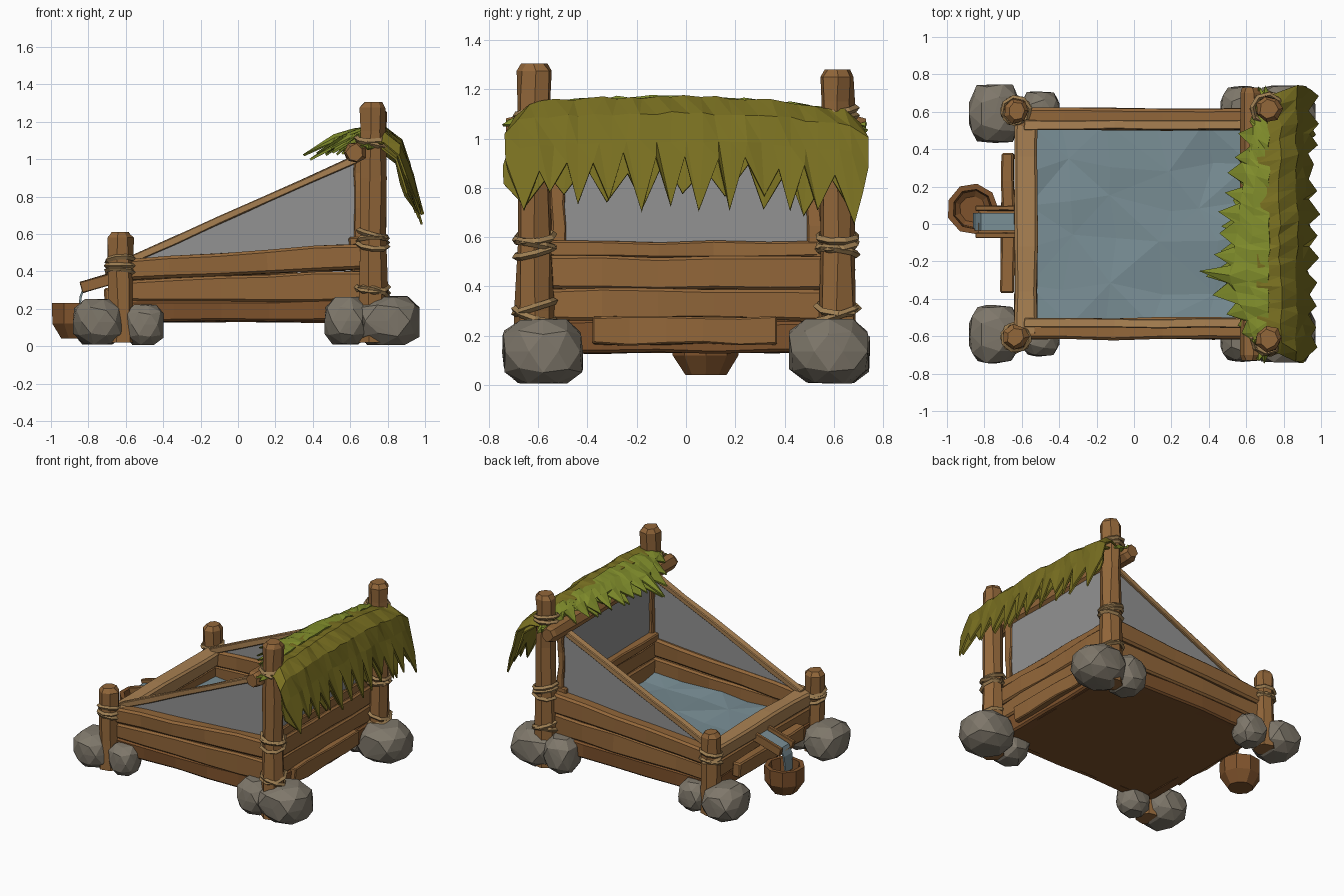
import bpy, bmesh, random
from math import sin, cos, pi, sqrt
from mathutils import Vector

if "Cube" in bpy.data.objects:
    bpy.data.objects.remove(bpy.data.objects["Cube"])

random.seed(4)
Z = Vector((0, 0, 1))
R = random.uniform


def material(name, r, g, b):
    m = bpy.data.materials.new(name)
    m.diffuse_color = (r, g, b, 1)
    m.use_nodes = True
    m.node_tree.nodes["Principled BSDF"].inputs["Base Color"].default_value = m.diffuse_color
    return m


WOOD = material("wood", 0.29, 0.135, 0.042)
DARK = material("dark_wood", 0.21, 0.085, 0.025)
PALE = material("pale_wood", 0.40, 0.22, 0.085)
ROPE = material("rope", 0.34, 0.21, 0.085)
STONE = material("stone", 0.21, 0.185, 0.145)
GLASS = material("glass", 0.29, 0.29, 0.29)
WATER = material("water", 0.19, 0.27, 0.30)
OLIVE = material("thatch_olive", 0.19, 0.16, 0.015)
GREEN = material("thatch_green", 0.22, 0.27, 0.025)


def make(name, verts, faces, mat, thick=0):
    me = bpy.data.meshes.new(name)
    me.from_pydata([tuple(v) for v in verts], [], faces)
    bm = bmesh.new()
    bm.from_mesh(me)
    bmesh.ops.recalc_face_normals(bm, faces=bm.faces)
    bm.to_mesh(me)
    bm.free()
    me.materials.append(mat)
    ob = bpy.data.objects.new(name, me)
    bpy.context.collection.objects.link(ob)
    if thick:
        s = ob.modifiers.new("thickness", 'SOLIDIFY')
        s.thickness, s.offset = thick, 0
    return ob


def loft(name, pts, sizes, sides, mat, jit=0.0):
    """Skin rings of (half width, half height) placed along a nearly straight path."""
    pts = [Vector(p) for p in pts]
    d = (pts[-1] - pts[0]).normalized()
    side = d.cross(Z) if abs(d.z) < 0.9 else d.cross(Vector((0, 1, 0)))
    side.normalize()
    up = side.cross(d)
    k = sqrt(2) if sides == 4 else 1
    verts = []
    for p, (w, h) in zip(pts, sizes):
        for i in range(sides):
            a = 2 * pi * (i + 0.5) / sides
            verts.append(p + side * (cos(a) * w * k + R(-jit, jit)) + up * (sin(a) * h * k + R(-jit, jit)))
    n = len(pts)
    faces = [(r * sides + i, r * sides + (i + 1) % sides, (r + 1) * sides + (i + 1) % sides, (r + 1) * sides + i)
             for r in range(n - 1) for i in range(sides)]
    faces += [tuple(range(sides)), tuple(range((n - 1) * sides, n * sides))]
    return make(name, verts, faces, mat)


def beam(name, a, b, w, h, mat=WOOD, h2=None, segs=5, jit=0.007):
    """Hand-hewn plank from a to b, full width w, full height h tapering to h2."""
    a, b = Vector(a), Vector(b)
    h2 = h2 or h
    ts = [i / segs for i in range(segs + 1)]
    ob = loft(name, [a.lerp(b, t) for t in ts], [(w / 2, (h + (h2 - h) * t) / 2) for t in ts], 4, mat, jit)
    bv = ob.modifiers.new("worn_edges", 'BEVEL')
    bv.width, bv.segments = min(w, h) * 0.13, 1
    return ob


def rope(name, x, y, z, r, turns=3):
    for i in range(turns):
        bpy.ops.mesh.primitive_torus_add(major_segments=8, minor_segments=4, major_radius=r, minor_radius=0.015,
                                         location=(x, y, z + (i - (turns - 1) / 2) * 0.03),
                                         rotation=(R(-.28, .28), R(-.28, .28), R(0, 1)))
        ob = bpy.context.object
        ob.name = name
        ob.data.materials.append(ROPE)


def stone(x, y, z, rx, ry, rz):
    bm = bmesh.new()
    bmesh.ops.create_icosphere(bm, subdivisions=2, radius=1)
    for v in bm.verts:
        c = v.co * R(0.95, 1.06)
        # squarish boulder with a flat foot
        c = Vector([max(-0.93, min(0.93, t * 1.08)) for t in c]) / 0.95
        v.co = Vector((x + c.x * rx, y + c.y * ry, max(0.005, z + c.z * rz)))
    bmesh.ops.convex_hull(bm, input=bm.verts)
    me = bpy.data.meshes.new("foot_stone")
    bm.to_mesh(me)
    bm.free()
    me.materials.append(STONE)
    bpy.context.collection.objects.link(bpy.data.objects.new("foot_stone", me))


# Parts repeated on the front (-1) and rear (+1) side
for s in (-1, 1):
    # corner posts
    top = 1.305 if s < 0 else 1.28
    zs = [0.02, 0.3, 0.6, 0.9, 1.15, top - 0.03, top]
    rs = [0.085, 0.08, 0.072, 0.07, 0.068, 0.072, 0.05]
    loft("tall_post", [(0.72, s * 0.615, z) for z in zs], [(r, r) for r in rs], 7, WOOD, 0.006)
    zs = [0.02, 0.2, 0.4, 0.58, 0.61]
    rs = [0.078, 0.072, 0.066, 0.07, 0.045]
    loft("short_post", [(-0.63, s * 0.605, z) for z in zs], [(r, r) for r in rs], 7, WOOD, 0.006)
    # rope bindings
    rope("tall_post_rope", 0.72, s * 0.615, 0.57, 0.08, 3)
    rope("tall_post_low_rope", 0.72, s * 0.615, 0.30, 0.085, 2)
    rope("tall_post_top_rope", 0.71, s * 0.615, 1.10, 0.078, 2)
    rope("short_post_rope", -0.63, s * 0.605, 0.43, 0.072, 3)
    # foot stones
    stone(-0.745, s * 0.59, 0.13, 0.14, 0.16, 0.125)
    stone(-0.50, s * 0.605, 0.115, 0.105, 0.105, 0.11)
    stone(0.80, s * 0.58, 0.135, 0.175, 0.165, 0.135)
    stone(0.58, s * 0.61, 0.135, 0.12, 0.13, 0.13)
    # side wall planks, the upper ones rising to the back
    y = s * 0.56
    beam("side_plank_low", (-0.6, y, 0.185), (0.68, y, 0.19), 0.09, 0.11, DARK, 0.12)
    beam("side_plank_mid", (-0.6, y, 0.295), (0.68, y, 0.325), 0.10, 0.12, WOOD, 0.16)
    beam("side_rim", (-0.63, y, 0.405), (0.68, y, 0.48), 0.115, 0.115, WOOD, 0.14)
    # triangular side glass and its sloping bar
    y = s * 0.53
    make("side_glass", [(-0.56, y, 0.45), (0.63, y, 0.53), (0.63, y, 1.0)], [(0, 1, 2)], GLASS, 0.012)
    beam("side_slope_bar", (-0.58, y, 0.455), (0.63, y, 1.0), 0.05, 0.04, PALE, segs=5, jit=0.004)
    beam("back_frame_upright", (0.645, s * 0.52, 0.55), (0.645, s * 0.52, 1.02), 0.05, 0.06, WOOD)

# Low end and high end walls
for x, rows in ((-0.585, ((0.185, 0.11), (0.295, 0.12))), (0.655, ((0.195, 0.13), (0.325, 0.13), (0.455, 0.13)))):
    for i, (z, h) in enumerate(rows):
        beam("end_plank", (x, -0.57, z), (x, 0.57, z), 0.09, h, DARK if i == 0 else WOOD)
beam("low_end_rim", (-0.58, -0.6, 0.41), (-0.58, 0.6, 0.41), 0.12, 0.11, PALE)
beam("high_end_rim", (0.635, -0.56, 0.55), (0.635, 0.56, 0.55), 0.09, 0.06, WOOD)
beam("high_end_batten", (0.71, -0.38, 0.22), (0.71, 0.37, 0.22), 0.05, 0.11, WOOD)
beam("low_end_batten", (-0.675, -0.37, 0.25), (-0.675, 0.38, 0.25), 0.07, 0.11, WOOD)
beam("tank_floor", (-0.6, 0, 0.15), (0.67, 0, 0.15), 1.12, 0.04, DARK, jit=0.002)

# Back glass pane and the round cross log carrying the thatch
make("back_glass", [(0.65, -0.51, 0.56), (0.65, 0.51, 0.56), (0.65, 0.51, 1.02), (0.65, -0.51, 1.02)],
     [(0, 1, 2, 3)], GLASS, 0.012)
ys = [-0.73, -0.70, -0.35, 0, 0.35, 0.70, 0.73]
loft("cross_log", [(0.625, y, 1.035) for y in ys], [(r, r) for r in (.045, .06, .055, .055, .055, .06, .045)],
     7, WOOD, 0.005)

# Rippled water in the tank
N = 5
verts = [(-0.56 + 1.18 * i / N + (R(-.07, .07) if 0 < i < N else 0),
          -0.54 + 1.08 * j / N + (R(-.07, .07) if 0 < j < N else 0), 0.28 + R(-.02, .02))
         for i in range(N + 1) for j in range(N + 1)]
faces = []
for i in range(N):
    for j in range(N):
        a = i * (N + 1) + j
        b, c, d = a + 1, a + N + 2, a + N + 1
        faces += [(a, b, c), (a, c, d)] if (i + j) % 2 else [(a, b, d), (b, c, d)]
make("tank_water", verts, faces, WATER)

# Spout trough with running water
for y in (-0.06, 0.085):
    beam("spout_side", (-0.84, y, 0.315), (-0.54, y, 0.40), 0.03, 0.06, WOOD, segs=2, jit=0.003)
beam("spout_floor", (-0.83, 0.012, 0.295), (-0.54, 0.012, 0.38), 0.13, 0.02, WOOD, segs=2, jit=0.002)
path = [(-0.54, 0.405), (-0.70, 0.36), (-0.815, 0.325), (-0.84, 0.27), (-0.855, 0.16)]
make("spout_water", [(x, y, z) for x, z in path for y in (-0.035, 0.06)],
     [(2 * i, 2 * i + 1, 2 * i + 3, 2 * i + 2) for i in range(4)], WATER, 0.012)

# Hollow bucket
prof = [(0.085, 0.04), (0.137, 0.12), (0.138, 0.23), (0.108, 0.23), (0.10, 0.12), (0.07, 0.10)]
loft("bucket", [(-0.863, 0.08, z + i * 1e-5) for i, (r, z) in enumerate(prof)], [(r, r) for r, z in prof], 9, DARK, 0.002)


# Thatch draped over the cross log, with a ragged edge on both sides
def crown(y):
    return 0.04 * (1 - (abs(y + 0.1) / 0.7) ** 2) - (0.05 if abs(y) > 0.67 else 0)


def thatch(name, profile, mat, cols, tip, reach=lambda y: 1):
    """Sheet along y; every odd column of the last row ends in a long point."""
    verts, faces, n = [], [], len(profile)
    x0, z0 = profile[0]
    for c in range(cols):
        y = -0.73 + 1.46 * c / (cols - 1)
        k = reach(y)
        for r, (x, z) in enumerate(profile):
            x, z = x0 + (x - x0) * k, z0 + (z - z0) * k
            if r == n - 1:
                t = R(0.5, 1.15) if c % 2 else R(-0.5, 0.0)
                x, z = x + tip[0] * t * k, z + tip[1] * t
            spread = 0.9 + 0.1 * min(1, r / 2)
            verts.append((x + R(-.01, .01), y * spread + (R(-.015, .015) if r else 0), z + crown(y) + R(-.008, .008)))
    for c in range(cols - 1):
        for r in range(n - 1):
            a = c * n + r
            faces += [(a, a + 1, a + n + 1), (a, a + n + 1, a + n)]
    make(name, verts, faces, mat, 0.012)


def inner_reach(y):
    """Longest leaves a little forward of the middle."""
    u = y + 0.28
    return 1.25 - 0.95 * min(1, u / 1.0 if u > 0 else -u / 0.4)


outer = [(0.66, 1.115), (0.78, 1.125), (0.865, 1.06), (0.905, 0.95), (0.94, 0.83)]
thatch("thatch_outer", outer, OLIVE, 25, (0.04, -0.15))
thatch("thatch_outer_under", [(x - 0.025, z - 0.02) for x, z in outer[1:]], OLIVE, 19, (0.04, -0.12))
inner = [(0.72, 1.125), (0.63, 1.12), (0.56, 1.09), (0.52, 1.06)]
thatch("thatch_inner", inner, GREEN, 29, (-0.095, -0.06), inner_reach)
thatch("thatch_inner_under", [(x + 0.03, z - 0.02) for x, z in inner], GREEN, 23, (-0.09, -0.06), inner_reach)
